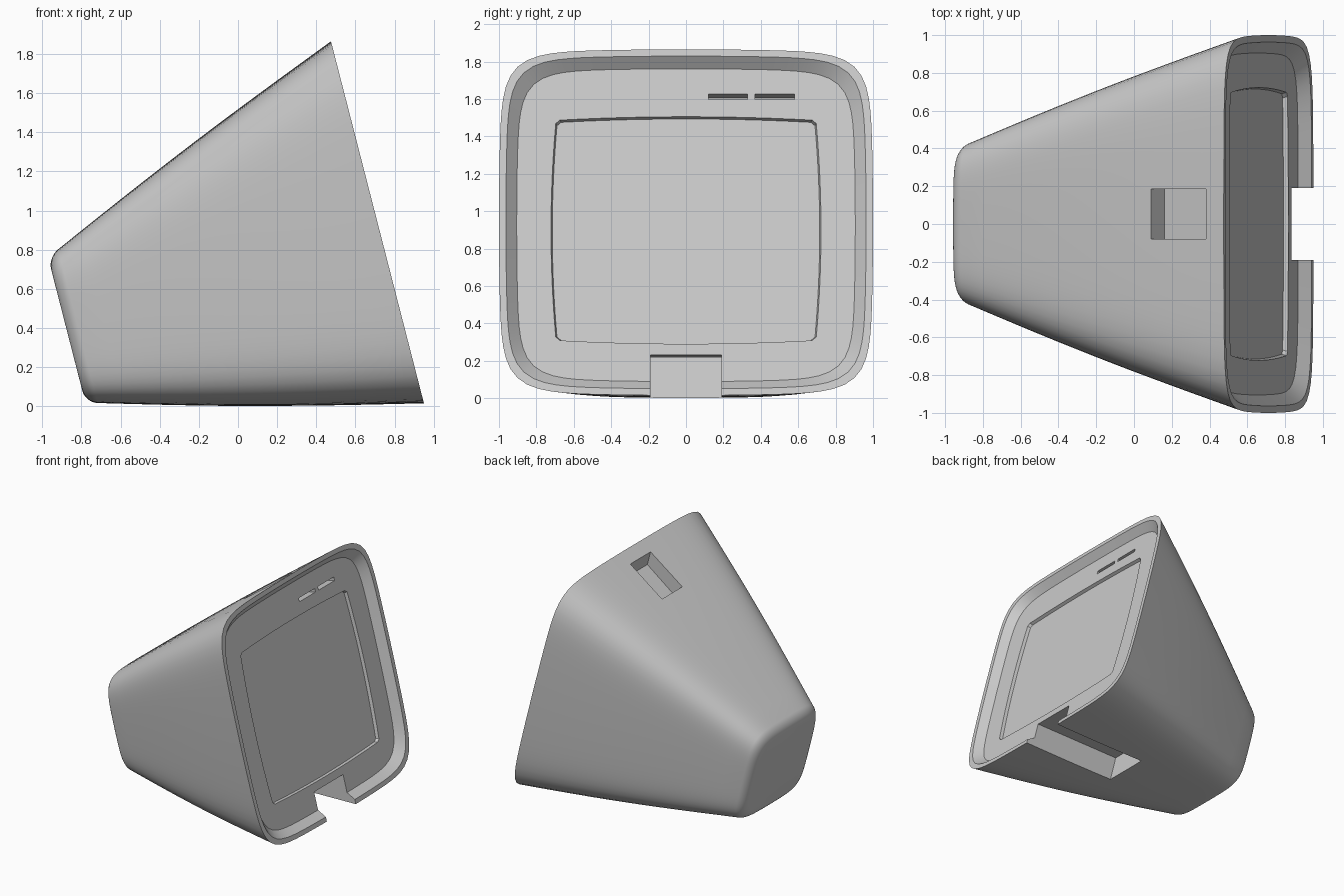
import bpy, bmesh, math
from mathutils import Vector

old = bpy.data.objects.get("Cube")
if old:
    bpy.data.objects.remove(old, do_unlink=True)

grey = bpy.data.materials.new("plain_grey")
grey.use_nodes = True
colour = (0.59, 0.59, 0.59, 1)
grey.diffuse_color = colour
grey.node_tree.nodes["Principled BSDF"].inputs["Base Color"].default_value = colour

# Tilted frame of the open face: up along the face, and out of it
FRONT = Vector((0.7125, 0, 0.94))
BACK = Vector((-0.875, 0, 0.39))
UP = Vector((-0.475, 0, 1.85)).normalized()
OUT = Vector((UP.z, 0, -UP.x))
PANEL = 0.06


def on_face(y, v, depth=0):
    return FRONT + Vector((0, y, 0)) + UP * v - OUT * depth


def section(centre, width, height, power, count=128):
    """Rounded rectangle with gently bowed sides."""
    loop = []
    for i in range(count):
        a = 2 * math.pi * i / count
        c, s = math.cos(a), math.sin(a)
        r = (abs(c) ** power + abs(s) ** power) ** (-1 / power)
        c, s = r * c, r * s
        y, v = c * (1 - 0.022 * s * s), s * (1 - 0.022 * c * c)
        loop.append(centre + Vector((0, width * y, 0)) + UP * height * v)
    return loop


def loft(name, loops):
    """Skin matching loops and cap both ends."""
    bm = bmesh.new()
    rings = [[bm.verts.new(p) for p in loop] for loop in loops]
    for a, b in zip(rings, rings[1:]):
        for i in range(len(a)):
            j = (i + 1) % len(a)
            bm.faces.new((a[i], a[j], b[j], b[i]))
    bm.faces.new(rings[0])
    bm.faces.new(rings[-1])
    bmesh.ops.recalc_face_normals(bm, faces=bm.faces)
    mesh = bpy.data.meshes.new(name)
    bm.to_mesh(mesh)
    bm.free()
    mesh.materials.append(grey)
    obj = bpy.data.objects.new(name, mesh)
    bpy.context.collection.objects.link(obj)
    return obj


def side_prism(name, profile, y0, y1):
    return loft(name, [[Vector((x, y, z)) for x, z in profile] for y in (y0, y1)])


def body_section(t, inset=0):
    bulge = 0.016 * math.sin(math.pi * t)
    return section(FRONT.lerp(BACK, t), 1 + (0.41 - 1) * t + bulge - inset,
                   0.955 + (0.383 - 0.955) * t + bulge - inset, 8 - 2.5 * t)


# Housing: recessed panel, sloping lip, flat rim, tapered shell, rounded back edge
RADIUS = 0.06
LENGTH = (FRONT - BACK).dot(OUT)
start = 1 - RADIUS / LENGTH
loops = [section(on_face(0, 0, PANEL), 0.905, 0.863, 8),
         section(FRONT, 0.963, 0.918, 8)]
loops += [body_section(start * i / 12) for i in range(13)]
for i in range(1, 9):
    a = math.pi / 2 * i / 8
    loops.append(body_section(start + (1 - start) * math.sin(a),
                              RADIUS * (1 - math.cos(a))))
housing = loft("housing", loops)


# Screen recess: bowed rectangle with slightly tapered walls
def screen_loop(depth, scale):
    corners = [(1, -1), (1, 1), (-1, 1), (-1, -1)]
    loop = []
    for k, (y0, v0) in enumerate(corners):
        y1, v1 = corners[(k + 1) % 4]
        for i in range(13):
            t = 0.015 + 0.97 * i / 12
            bow = 4 * t * (1 - t)
            y, v = y0 + (y1 - y0) * t, v0 + (v1 - v0) * t
            y = y * 0.695 + (0.027 * bow * y0 if y0 == y1 else 0)
            v = v * 0.607 + (0.02 * bow * v0 if v0 == v1 else 0)
            loop.append(on_face(y * scale, v * scale - 0.028, depth))
    return loop


cutters = [loft("screen_cutter", [screen_loop(PANEL - 0.025, 1.01),
                                  screen_loop(PANEL + 0.025, 0.99)])]

# Two thin slots above the screen
for y0, y1 in ((0.12, 0.33), (0.37, 0.58)):
    cutters.append(loft("slot_cutter", [
        [on_face(y, v, d) for y, v in ((y0, 0.695), (y1, 0.695), (y1, 0.724), (y0, 0.724))]
        for d in (PANEL - 0.03, PANEL + 0.08)]))

# Cable channel along the underside, open at the front
cutters.append(side_prism("channel_cutter",
                          [(1.2, -0.1), (1.2, 0.23), (0.83, 0.23), (0.03, 0.218), (0.11, -0.1)],
                          -0.19, 0.19))

# Pocket sunk into the sloping top, its front wall parallel to the panel
low, high = Vector((0.09, 1.585)), Vector((0.38, 1.805))
inward = Vector((0.61, -0.79))
along_panel = Vector((-UP.x, -UP.z))
cutters.append(side_prism("pocket_cutter",
                          [low - inward * 0.1, high - along_panel * 0.11,
                           high + along_panel * 0.125, low + inward * 0.115],
                          -0.08, 0.185))

bpy.ops.object.select_all(action='DESELECT')
bpy.context.view_layer.objects.active = housing
housing.select_set(True)
for cutter in cutters:
    cutter.hide_render = True
    mod = housing.modifiers.new("cut", 'BOOLEAN')
    mod.operation = 'DIFFERENCE'
    mod.solver = 'EXACT'
    mod.object = cutter
    bpy.ops.object.modifier_apply(modifier=mod.name)
    bpy.data.objects.remove(cutter, do_unlink=True)

bpy.ops.object.shade_smooth_by_angle(angle=math.radians(30))
